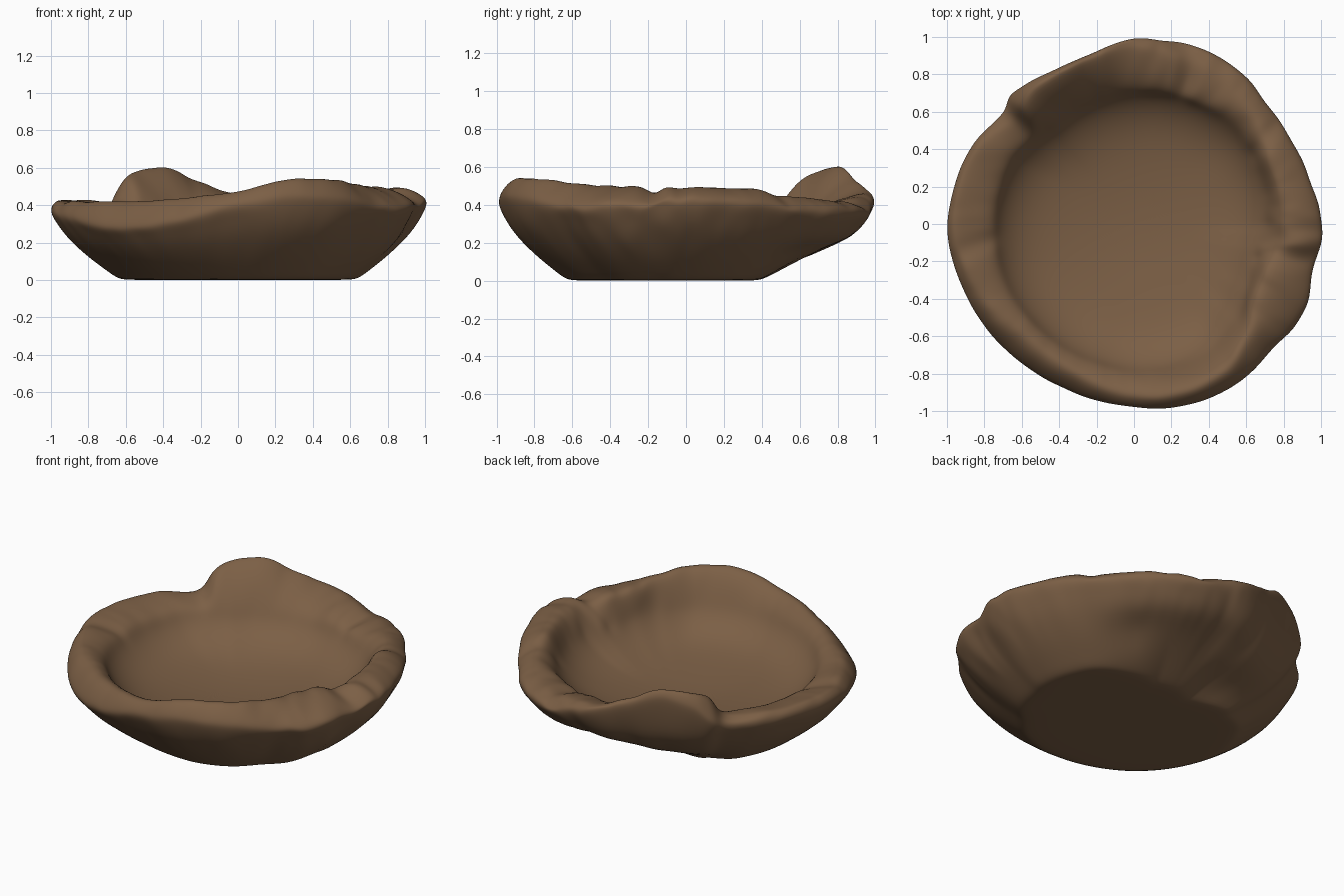
import bpy, bmesh, math
from mathutils import Vector, noise

cube = bpy.data.objects.get("Cube")
if cube:
    bpy.data.objects.remove(cube, do_unlink=True)

# Rim: angle, outer radius, edge height, crest height, hollow radius, crest position
RIM = [
    (0, 1, .44, .5, .72, .35), (25, .96, .42, .49, .74, .3), (42, .96, .39, .45, .75, .5),
    (62, 1.01, .38, .42, .74, .6), (80, 1, .4, .44, .73, .7), (92, .99, .46, .47, .72, .8),
    (104, .94, .51, .53, .71, .85), (116, .93, .57, .61, .7, .85),
    (128, .95, .52, .585, .69, .75), (134, .96, .44, .55, .7, .62),
    (139, .92, .39, .42, .71, .6), (153, .96, .4, .43, .74, .8),
    (180, 1, .39, .425, .75, .8), (205, .98, .35, .42, .76, .6), (228, .96, .3, .425, .76, .4),
    (250, .96, .34, .44, .77, .45), (268, .98, .41, .47, .79, .6), (285, 1.01, .46, .54, .8, .6),
    (302, 1.02, .45, .545, .8, .5), (317, 1, .42, .52, .75, .35), (330, 1.03, .4, .51, .71, .2),
    (346, 1, .41, .49, .69, .2), (353, 1.01, .45, .5, .7, .5),
]
# Outer wall (radius share, height), normal and undercut
WALL = [(.59, 0), (.64, .006), (.7, .05), (.8, .125), (.905, .225), (.965, .31)]
UNDERCUT = [(.37, 0), (.42, .01), (.57, .09), (.75, .18), (.89, .225), (.96, .31)]


def rim_at(deg):
    """Smooth periodic interpolation of the rim table."""
    n = len(RIM)
    i = max(k for k in range(n) if RIM[k][0] <= deg)

    def key(k):
        row = RIM[k % n]
        return Vector((row[0] + 360 * (k // n),) + row[1:])

    a, b, c, d = (key(i + k) for k in (-1, 0, 1, 2))
    span = c[0] - b[0]
    t = (deg - b[0]) / span
    m0 = (c - a) * (span / (c[0] - a[0])) * .7
    m1 = (d - b) * (span / (d[0] - b[0])) * .7
    v = (b * (2*t**3 - 3*t**2 + 1) + m0 * (t**3 - 2*t**2 + t)
         + c * (3*t**2 - 2*t**3) + m1 * (t**3 - t**2))
    return v[1:]


def bump(deg, centre, width):
    d = abs((deg - centre + 180) % 360 - 180) / width
    return (1 - d * d) ** 2 if d < 1 else 0


def section(deg):
    """Radius and height from the base centre, over the rim, to the floor centre."""
    outer, edge, crest, hollow, share = rim_at(deg)
    rise = min(1.05, edge / .4)
    pts = [(.2, 0)]
    for k, ((r0, z0), (r1, z1)) in enumerate(zip(WALL, UNDERCUT)):
        # The base is cut back widely, the upper wall only below the spout
        cut = min(1, 1.2 * bump(deg, 88, 66)) if k < 3 else min(1, 1.5 * bump(deg, 70, 45))
        pts.append(((r0 + (r1 - r0) * cut) * outer, (z0 + (z1 - z0) * cut) * rise))
    top = hollow + share * (outer - hollow)
    lip = min(crest - .035, .39)
    pts += [(outer, edge - .035), (outer - .005, edge + .005),
            ((outer + top) / 2, edge + (crest - edge) * .75), (top, crest + .005),
            (hollow + (top - hollow) * .45, lip + (crest - lip) * .6),
            (hollow, lip - .01), (hollow - .03, .315), (hollow - .1, .245),
            (hollow - .22, .185), (.33, .15), (.15, .132)]
    return pts


# Clay bowl body
SEGMENTS = 144
bm = bmesh.new()
rings = []
for s in range(SEGMENTS):
    deg = s * 360 / SEGMENTS
    a = math.radians(deg)
    rough = .006 + .016 * bump(deg, 345, 45) + .01 * bump(deg, 70, 45)
    ring = []
    for k, (r, z) in enumerate(section(deg)):
        p = Vector((r * math.cos(a), r * math.sin(a), z))
        # Torn, lumpy surface on the rim and the upper wall
        if 5 <= k <= 12:
            p += noise.noise_vector(p * 6) * rough
            p.z += noise.noise(p * 14) * rough
        # Folds across the rim
        if 8 <= k <= 12:
            for centre, depth in ((348, .025), (72, .02), (189, .015), (33, .02)):
                p.z -= depth * bump(deg + k * 1.5, centre + 15, 5)
        ring.append(bm.verts.new(p))
    rings.append(ring)

base = bm.verts.new((0, 0, 0))
floor = bm.verts.new((0, 0, .128))
for a, b in zip(rings, rings[1:] + rings[:1]):
    bm.faces.new((base, b[0], a[0]))
    for k in range(len(a) - 1):
        bm.faces.new((a[k], b[k], b[k + 1], a[k + 1]))
    bm.faces.new((a[-1], b[-1], floor))
bmesh.ops.recalc_face_normals(bm, faces=bm.faces)

mesh = bpy.data.meshes.new("clay_bowl")
bm.to_mesh(mesh)
bm.free()
bowl = bpy.data.objects.new("clay_bowl", mesh)
bpy.context.collection.objects.link(bowl)

# Brown clay
clay = bpy.data.materials.new("brown_clay")
clay.use_nodes = True
colour = (.2, .115, .06, 1)
clay.diffuse_color = colour
clay.node_tree.nodes["Principled BSDF"].inputs["Base Color"].default_value = colour
mesh.materials.append(clay)

smooth = bowl.modifiers.new("soft_surface", 'SUBSURF')
smooth.levels = smooth.render_levels = 2
bpy.context.view_layer.objects.active = bowl
bowl.select_set(True)
bpy.ops.object.shade_smooth()
